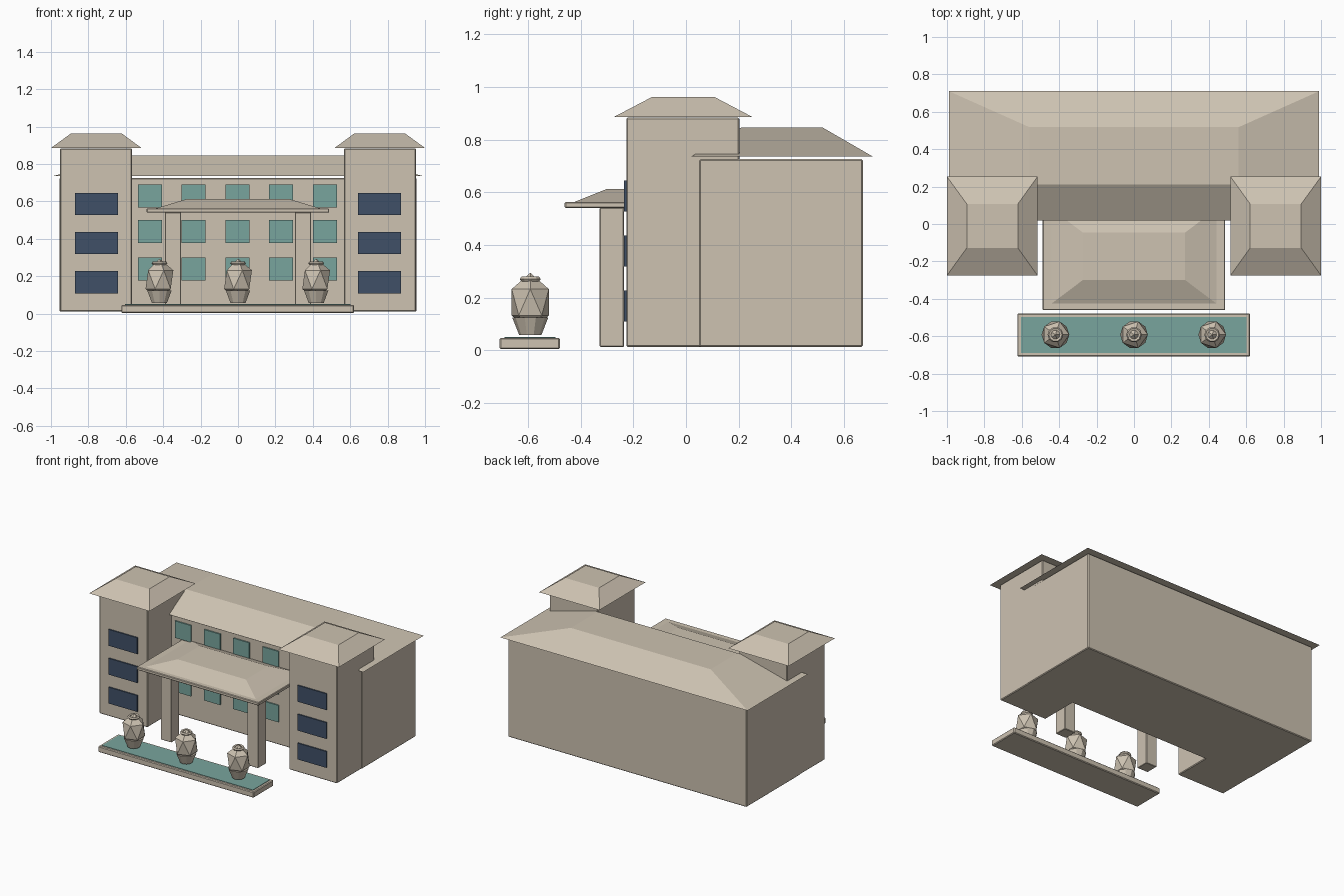
import bpy, bmesh, math

if "Cube" in bpy.data.objects:
    bpy.data.objects.remove(bpy.data.objects["Cube"])


def material(name, rgb):
    m = bpy.data.materials.new(name)
    m.diffuse_color = (*rgb, 1)
    m.use_nodes = True
    m.node_tree.nodes["Principled BSDF"].inputs["Base Color"].default_value = m.diffuse_color
    return m


STONE = material("warm stone", (0.61, 0.54, 0.44))
TEAL = material("muted teal", (0.19, 0.376, 0.337))
NAVY = material("dark navy", (0.051, 0.08, 0.136))


def finish(name, bm, mat, bevel=0):
    bmesh.ops.recalc_face_normals(bm, faces=bm.faces[:])
    me = bpy.data.meshes.new(name)
    bm.to_mesh(me)
    bm.free()
    me.materials.append(mat)
    ob = bpy.data.objects.new(name, me)
    bpy.context.collection.objects.link(ob)
    if bevel:
        mod = ob.modifiers.new("soft_edges", "BEVEL")
        mod.width = bevel
        mod.segments = 1
    return ob


def frustum(name, base, top, z0, z1, mat=STONE, bevel=0):
    """Solid between two rectangles, each given as (x0, x1, y0, y1)."""
    bm = bmesh.new()
    rings = []
    for (x0, x1, y0, y1), z in ((base, z0), (top, z1)):
        corners = ((x0, y0), (x1, y0), (x1, y1), (x0, y1))
        rings.append([bm.verts.new((x, y, z)) for x, y in corners])
    low, high = rings
    bm.faces.new(low)
    bm.faces.new(high)
    for i in range(4):
        j = (i + 1) % 4
        bm.faces.new((low[i], low[j], high[j], high[i]))
    return finish(name, bm, mat, bevel)


def box(name, x0, x1, y0, y1, z0, z1, mat=STONE, bevel=0):
    rect = (x0, x1, y0, y1)
    return frustum(name, rect, rect, z0, z1, mat, bevel)


def mirrored(s, x0, x1):
    return (x0, x1) if s > 0 else (-x1, -x0)


# Main block and its hipped roof
box("main_block", -0.955, 0.955, 0.05, 0.672, 0.012, 0.726, bevel=0.005)
frustum("main_roof", (-0.99, 0.99, 0.02, 0.71), (-0.56, 0.56, 0.212, 0.518), 0.736, 0.847)

# Towers, tower roofs, tower windows and entrance pillars on both sides
for side, s in (("left", -1), ("right", 1)):
    box(f"{side}_tower", *mirrored(s, 0.566, 0.952), -0.227, 0.203, 0.0125, 0.884, bevel=0.005)
    frustum(f"{side}_tower_roof", (*mirrored(s, 0.516, 1.0), -0.275, 0.253),
            (*mirrored(s, 0.621, 0.894), -0.128, 0.107), 0.886, 0.963)
    for row, z in enumerate((0.168, 0.377, 0.586)):
        box(f"{side}_tower_window_{row}", *mirrored(s, 0.642, 0.872),
            -0.236, -0.2265, z - 0.059, z + 0.059, NAVY)
    box(f"{side}_pillar", *mirrored(s, 0.304, 0.391), -0.328, -0.236, 0.012, 0.542, bevel=0.003)

# Windows of the main front
for row, z in enumerate((0.239, 0.44, 0.63)):
    for col in range(5):
        x = (col - 2) * 0.234 - 0.003
        box(f"front_window_{row}_{col}", x - 0.064, x + 0.064, 0.041, 0.0505,
            z - 0.061, z + 0.061, TEAL)

# Entrance canopy: slab and low hipped roof
box("canopy_slab", -0.489, 0.487, -0.461, 0.1, 0.54, 0.563, bevel=0.004)
frustum("canopy_roof", (-0.44, 0.44, -0.425, 0.08), (-0.274, 0.274, -0.3, -0.045), 0.563, 0.613)

# Plinth with teal top
box("plinth", -0.624, 0.621, -0.709, -0.479, 0.004, 0.047, bevel=0.005)
box("plinth_top", -0.605, 0.602, -0.69, -0.497, 0.0445, 0.0505, TEAL)

# Three faceted urns: tapered foot, faceted body, ring rim
for n, x in enumerate((-0.42, 0, 0.418)):
    at = (x, -0.592, 0)
    bm = bmesh.new()
    bmesh.ops.create_cone(bm, cap_ends=True, segments=10, radius1=0.042, radius2=0.069, depth=0.068)
    bmesh.ops.translate(bm, verts=bm.verts[:], vec=(at[0], at[1], 0.091))
    finish(f"urn_foot_{n}", bm, STONE)

    bm = bmesh.new()
    bmesh.ops.create_icosphere(bm, subdivisions=1, radius=1)
    bmesh.ops.scale(bm, verts=bm.verts[:], vec=(0.083, 0.083, 0.112))
    bmesh.ops.translate(bm, verts=bm.verts[:], vec=(at[0], at[1], 0.182))
    finish(f"urn_body_{n}", bm, STONE)

    bpy.ops.mesh.primitive_torus_add(location=(at[0], at[1], 0.27), major_segments=10,
                                     minor_segments=5, major_radius=0.032, minor_radius=0.01)
    rim = bpy.context.object
    rim.name = f"urn_rim_{n}"
    rim.data.materials.append(STONE)
